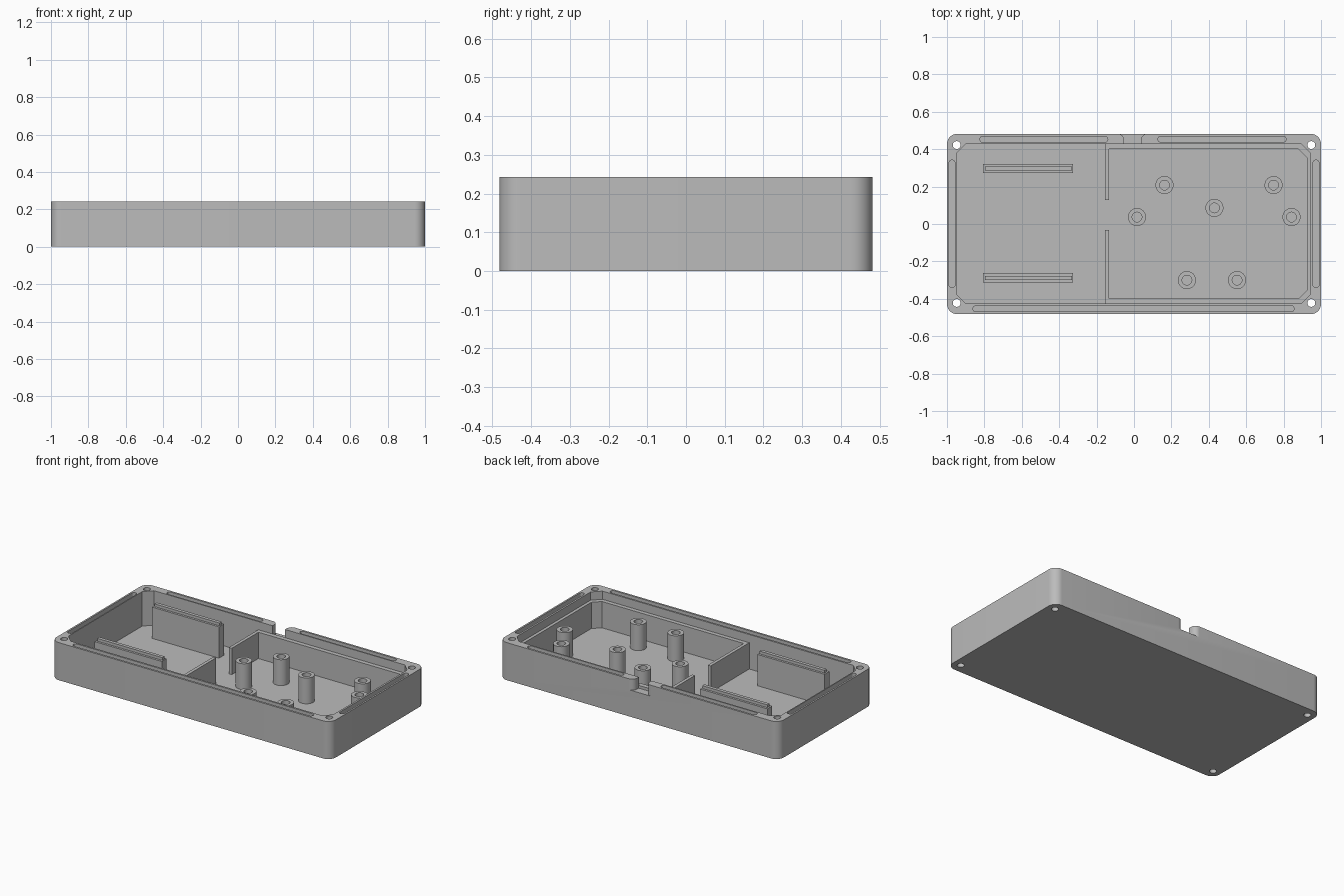
import bpy, bmesh
from math import cos, sin, pi

if "Cube" in bpy.data.objects:
    bpy.data.objects.remove(bpy.data.objects["Cube"], do_unlink=True)

grey = bpy.data.materials.new("grey plastic")
grey.use_nodes = True
COLOUR = (0.5, 0.5, 0.5, 1)
grey.diffuse_color = COLOUR
for node in grey.node_tree.nodes:
    if node.type == "BSDF_PRINCIPLED":
        node.inputs["Base Color"].default_value = COLOUR


def arc(cx, cy, r, start, end, segs):
    steps = [start + (end - start) * i / segs for i in range(segs + 1)]
    return [(cx + r * cos(a), cy + r * sin(a)) for a in steps]


def rounded(x0, x1, y0, y1, radii, segs=8):
    """Rectangle outline; radii run from the +x+y corner anticlockwise, one segment makes a chamfer."""
    if not isinstance(radii, tuple):
        radii = (radii,) * 4
    corners = ((x1, y1, -1, -1), (x0, y1, 1, -1), (x0, y0, 1, 1), (x1, y0, -1, 1))
    points = []
    for i, ((x, y, dx, dy), r) in enumerate(zip(corners, radii)):
        for p in arc(x + dx * r, y + dy * r, r, i * pi / 2, (i + 1) * pi / 2, segs):
            if all(abs(p[0] - q[0]) + abs(p[1] - q[1]) > 1e-5 for q in points):
                points.append(p)
    return points


def disc(x, y, r):
    return rounded(x - r, x + r, y - r, y + r, r, 8)


def prism(name, outline, z0, z1):
    """Extrude an outline straight up."""
    bm = bmesh.new()
    face = bm.faces.new([bm.verts.new((x, y, z0)) for x, y in outline])
    top = bmesh.ops.extrude_face_region(bm, geom=[face])["geom"]
    bmesh.ops.translate(bm, vec=(0, 0, z1 - z0),
                        verts=[v for v in top if isinstance(v, bmesh.types.BMVert)])
    bmesh.ops.recalc_face_normals(bm, faces=bm.faces)
    mesh = bpy.data.meshes.new(name)
    bm.to_mesh(mesh)
    bm.free()
    mesh.materials.append(grey)
    obj = bpy.data.objects.new(name, mesh)
    bpy.context.collection.objects.link(obj)
    return obj


def select(obj):
    bpy.ops.object.select_all(action="DESELECT")
    obj.select_set(True)
    bpy.context.view_layer.objects.active = obj


def cut(obj, outline, z0, z1):
    """Subtract a prism from the object."""
    cutter = prism("cutter", outline, z0, z1)
    cutter.hide_render = True
    mod = obj.modifiers.new("cut", "BOOLEAN")
    mod.operation, mod.solver, mod.object = "DIFFERENCE", "EXACT", cutter
    select(obj)
    bpy.ops.object.modifier_apply(modifier=mod.name)
    bpy.data.objects.remove(cutter, do_unlink=True)


def finish(obj):
    select(obj)
    bpy.ops.object.shade_smooth_by_angle(angle=pi / 6)


HALF_Y, TOP, FLOOR, LEDGE, OVER = 0.482, 0.243, 0.02, 0.19, 0.3

# Tray shell with its chamfered cavity
shell = prism("tray_shell", rounded(-1, 1, -HALF_Y, HALF_Y, 0.055, 10), 0, TOP)
cut(shell, rounded(-0.95, 0.945, -0.425, 0.428, 0.05, 1), FLOOR, OVER)

# Screw holes through the corners
for sx in (-1, 1):
    for sy in (-1, 1):
        cut(shell, disc(sx * 0.948, sy * 0.422, 0.021), -0.1, OVER)

# Seal grooves in the rim
for x0, x1, y0, y1 in ((-0.824, -0.14, 0.437, 0.469), (0.128, 0.813, 0.437, 0.469),
                       (-0.861, 0.856, -0.469, -0.437),
                       (-0.989, -0.957, -0.34, 0.342), (0.957, 0.989, -0.34, 0.342)):
    cut(shell, rounded(x0, x1, y0, y1, 0.0155, 4), TOP - 0.035, OVER)

# Cable notch in the rear wall, flared outwards
R = 0.034
left_flare = arc(-0.053 - R, HALF_Y - R, R, 0, pi / 2, 8)
right_flare = arc(0.037 + R, HALF_Y - R, R, pi / 2, pi, 8)
notch = ([(-0.053, 0.4)] + left_flare + [(-0.053 - R, 0.55), (0.037 + R, 0.55)]
         + right_flare + [(0.037, 0.4)])
cut(shell, notch, 0.172, OVER)
finish(shell)

# Ledge and divider around the larger compartment
liner = prism("compartment_liner",
              rounded(-0.155, 0.948, -0.428, 0.431, (0.053, 0, 0, 0.053), 1), 0.01, LEDGE)
cut(liner, rounded(-0.134, 0.925, -0.398, 0.4, (0.045, 0, 0, 0.045), 1), -0.1, OVER)
cut(liner, rounded(-0.2, -0.1, -0.032, 0.128, 0), -0.1, OVER)
finish(liner)

# Mounting posts
POSTS = ((0.163, 0.208), (0.746, 0.208), (0.016, 0.037), (0.43, 0.086),
         (0.842, 0.037), (0.283, -0.3), (0.551, -0.3))
for i, (x, y) in enumerate(POSTS):
    post = prism(f"mounting_post_{i + 1}", disc(x, y, 0.048), 0.01, 0.187)
    cut(post, disc(x, y, 0.026), 0.04, OVER)
    finish(post)

# Support rails with a narrow tongue on top
for side, y in (("rear", 0.297), ("front", -0.288)):
    prism(f"{side}_rail", rounded(-0.807, -0.326, y - 0.025, y + 0.025, 0), 0.01, 0.222)
    prism(f"{side}_rail_tongue", rounded(-0.797, -0.332, y - 0.011, y + 0.011, 0), 0.21, 0.24)
